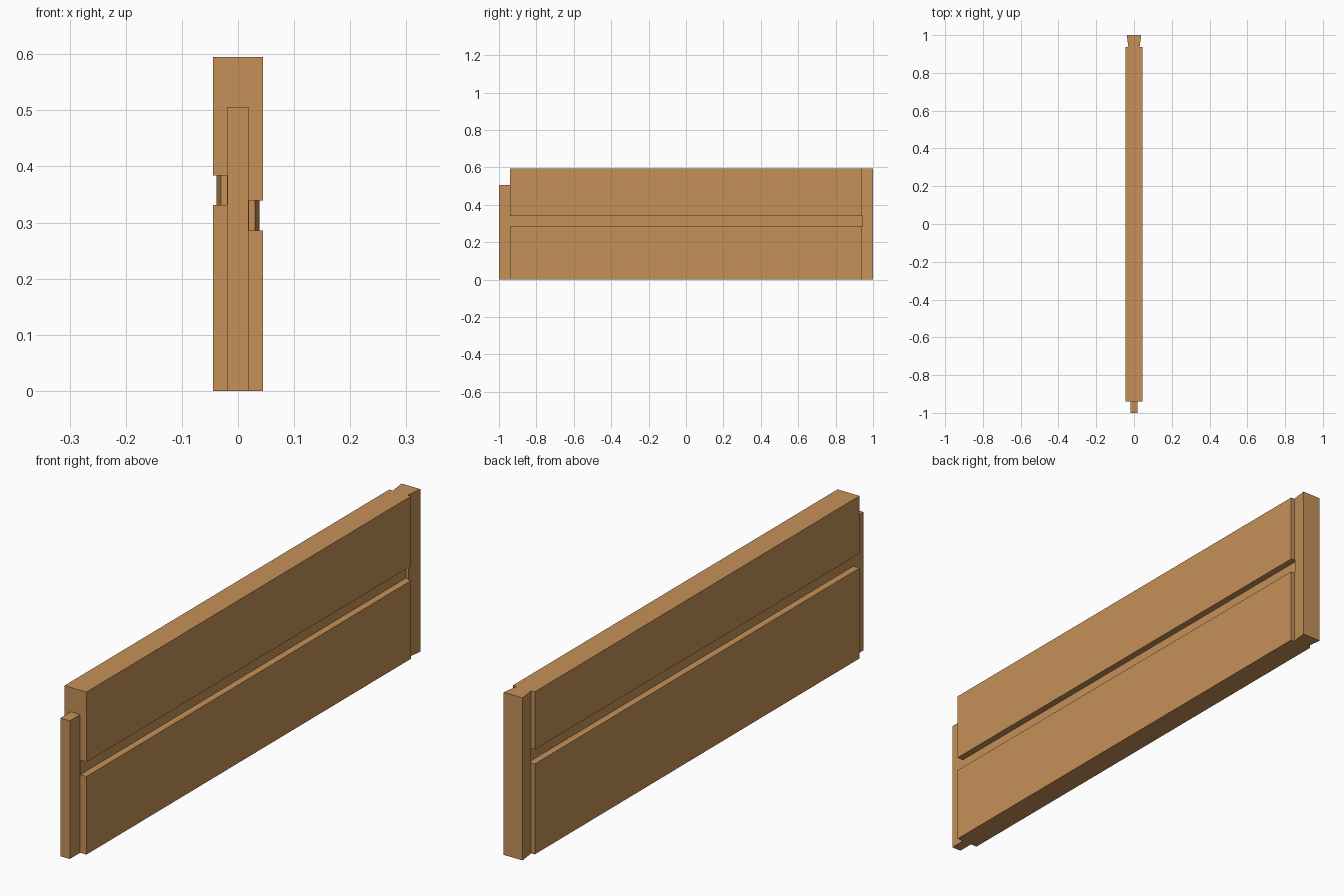
import bpy, bmesh

if "Cube" in bpy.data.objects:
    bpy.data.objects.remove(bpy.data.objects["Cube"])

wood = bpy.data.materials.new("light wood")
wood.diffuse_color = (0.56, 0.285, 0.1, 1)
wood.use_nodes = True
wood.node_tree.nodes["Principled BSDF"].inputs["Base Color"].default_value = wood.diffuse_color

HALF, TONGUE, HEIGHT = 0.0445, 0.019, 0.595
FRONT, BACK = -0.94, 0.938


def prism(name, outline, z0, z1):
    """Extrude a plan outline (x, y) from z0 to z1."""
    bm = bmesh.new()
    face = bm.faces.new([bm.verts.new((x, y, z0)) for x, y in outline])
    out = bmesh.ops.extrude_face_region(bm, geom=[face])
    verts = [v for v in out["geom"] if isinstance(v, bmesh.types.BMVert)]
    bmesh.ops.translate(bm, verts=verts, vec=(0, 0, z1 - z0))
    bmesh.ops.recalc_face_normals(bm, faces=bm.faces)
    mesh = bpy.data.meshes.new(name)
    bm.to_mesh(mesh)
    bm.free()
    mesh.materials.append(wood)
    obj = bpy.data.objects.new(name, mesh)
    bpy.context.collection.objects.link(obj)
    return obj


def box(name, x0, x1, y0, y1, z0, z1):
    return prism(name, [(x0, y0), (x1, y0), (x1, y1), (x0, y1)], z0, z1)


# Plank with a tongue at the front end and a flared dovetail at the back
right_side = [(TONGUE, -1), (TONGUE, FRONT), (HALF, FRONT),
              (HALF, BACK), (0.03, BACK), (0.038, 1)]
left_side = [(-x, y) for x, y in reversed(right_side)]
plank = prism("plank", right_side + left_side, 0, HEIGHT)

# Cutters: a groove along each face at different heights, and the tongue top
cutters = [
    box("right_groove_cutter", 0.0195, 0.1, -1.05, 0.943, 0.286, 0.339),
    box("left_groove_cutter", -0.1, -0.0195, -1.05, 0.943, 0.331, 0.384),
    box("tongue_top_cutter", -0.1, 0.1, -1.05, FRONT, 0.506, 0.7),
]
for cutter in cutters:
    cutter.hide_render = True
    mod = plank.modifiers.new(cutter.name, 'BOOLEAN')
    mod.operation = 'DIFFERENCE'
    mod.solver = 'EXACT'
    mod.object = cutter

# Apply the cuts and remove the cutters
bpy.context.view_layer.update()
graph = bpy.context.evaluated_depsgraph_get()
result = bpy.data.meshes.new_from_object(plank.evaluated_get(graph))
plank.modifiers.clear()
plank.data = result
for cutter in cutters:
    bpy.data.objects.remove(cutter, do_unlink=True)
